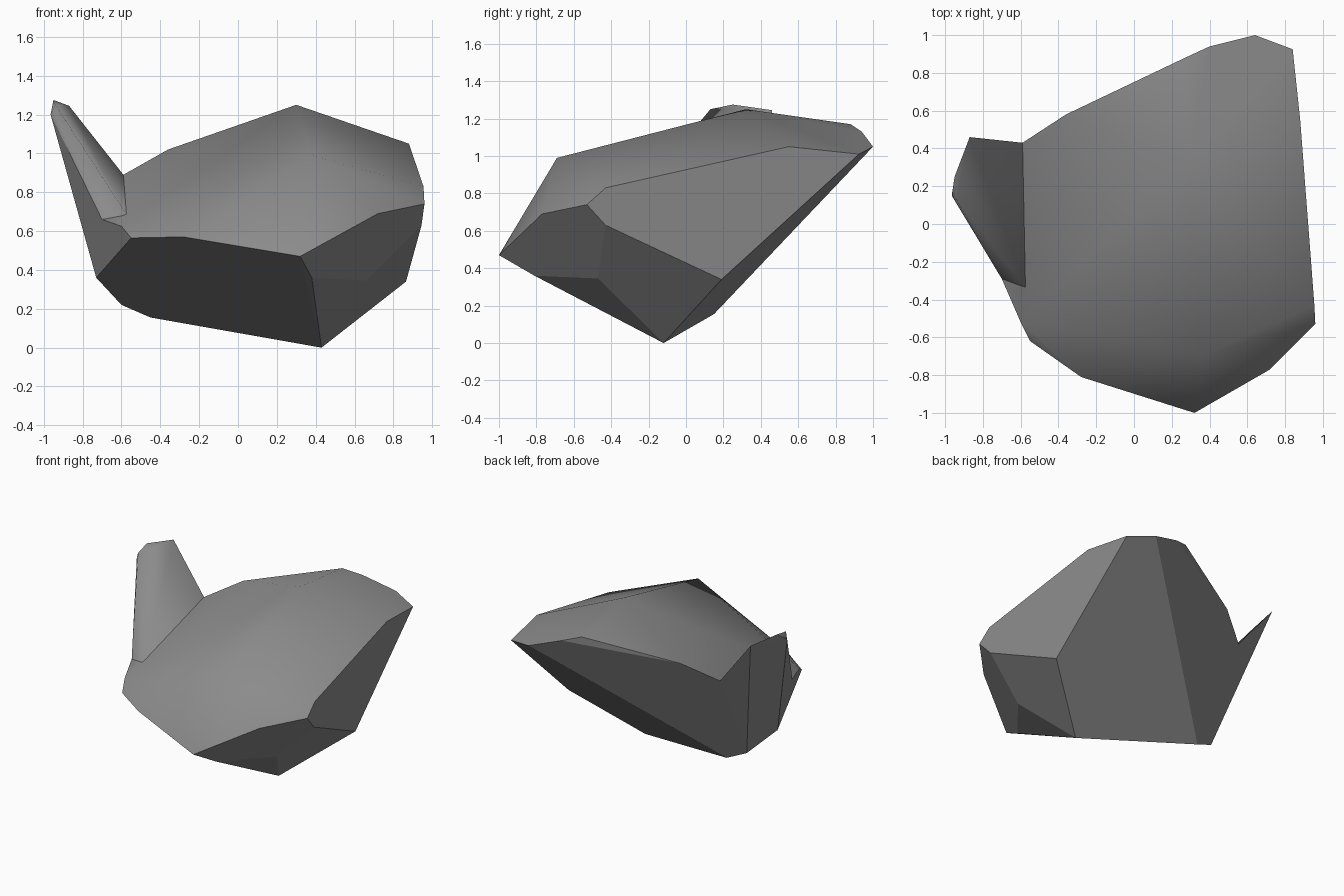
import bpy, bmesh, math

if "Cube" in bpy.data.objects:
    bpy.data.objects.remove(bpy.data.objects["Cube"])

# One stone colour
stone = bpy.data.materials.new("grey stone")
stone.diffuse_color = (0.26, 0.26, 0.26, 1)
stone.use_nodes = True
stone.node_tree.nodes["Principled BSDF"].inputs["Base Color"].default_value = stone.diffuse_color


def chiselled(name, points, top_limit):
    """Convex stone chunk: rounded shading on upward faces, crisp flat sides."""
    bm = bmesh.new()
    for p in points:
        bm.verts.new(p)
    res = bmesh.ops.convex_hull(bm, input=bm.verts[:])
    junk = [v for v in bm.verts if not v.link_faces]
    bmesh.ops.delete(bm, geom=junk, context='VERTS')
    bmesh.ops.dissolve_limit(bm, angle_limit=math.radians(4),
                             verts=bm.verts[:], edges=bm.edges[:])
    bmesh.ops.recalc_face_normals(bm, faces=bm.faces[:])
    bm.normal_update()
    for f in bm.faces:
        f.smooth = True
    for e in bm.edges:
        e.smooth = all(f.normal.z > top_limit for f in e.link_faces)
    me = bpy.data.meshes.new(name)
    bm.to_mesh(me)
    bm.free()
    me.materials.append(stone)
    ob = bpy.data.objects.new(name, me)
    bpy.context.collection.objects.link(ob)
    return ob


# Corners shared by the boulder and its spur
left_low = [(-0.45, 0.15, 0.155), (-0.60, 0.12, 0.22), (-0.73, -0.07, 0.36)]
spur_root = [(-0.59, 0.43, 0.89), (-0.70, -0.29, 0.66), (-0.57, -0.34, 0.68)]

# Boulder: front rim, right side, back rim, crown, underside
boulder = [
    (-0.55, -0.62, 0.565), (-0.28, -0.81, 0.57), (0.32, -1.0, 0.47),
    (0.72, -0.77, 0.69), (0.96, -0.53, 0.74), (-0.60, -0.52, 0.625),
    (0.945, -0.43, 0.63), (0.955, -0.43, 0.83), (0.88, 0.55, 1.05),
    (0.84, 0.925, 1.01), (0.64, 1.0, 1.05), (0.865, 0.19, 0.34),
    (0.40, 0.94, 1.13), (0.27, 0.88, 1.17), (-0.36, 0.58, 1.02),
    (0.30, 0.32, 1.25), (0.38, -0.69, 0.99),
    (0.38, -0.81, 0.36), (0.43, -0.12, 0.0), (0.66, -0.47, 0.345),
]
chiselled("boulder", boulder + left_low + spur_root, 0.12)

# Spur: thin upright blade rising from the left side
spur_tip = [(-0.965, 0.15, 1.20), (-0.94, 0.13, 1.25),
            (-0.95, 0.25, 1.275), (-0.87, 0.46, 1.245)]
chiselled("side_spur", spur_tip + left_low[1:] + spur_root, 0.12)
